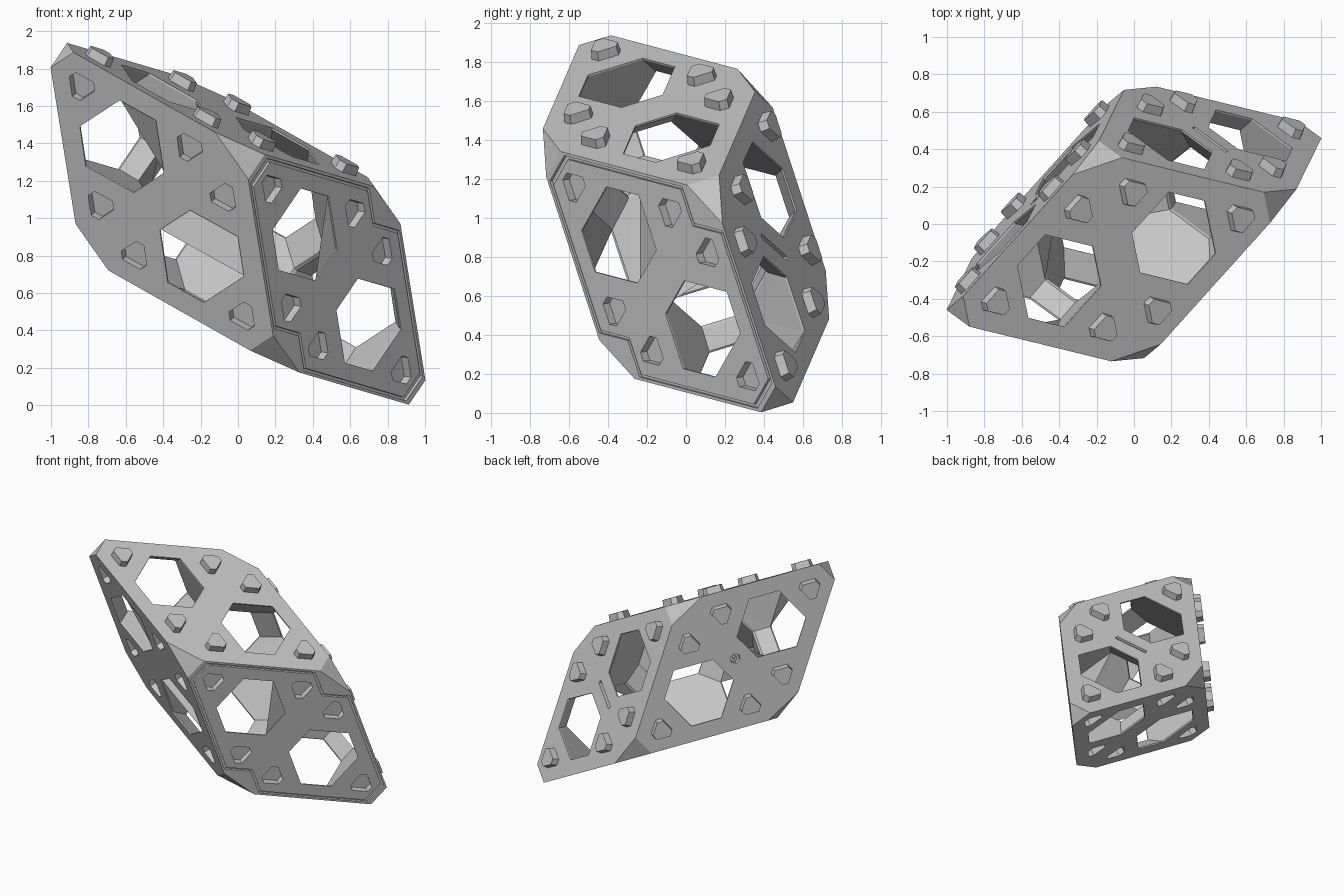
import bpy, bmesh, math
from itertools import product
from mathutils import Vector, Matrix

cube = bpy.data.objects.get("Cube")
if cube:
    bpy.data.objects.remove(cube, do_unlink=True)

EDGE, CUT = 1.24, 0.175            # edge length, corner truncation
HOLE, PEG = (0.217, 0.238), (0.078, 0.06)
LIP = 0.01                         # straight lip round each opening
MID = Vector((0, 0, 0.97))
E = [Vector(v).normalized() * EDGE for v in
     ((0.852, -0.208, -0.481), (0.657, 0.729, -0.193), (0.150, 0.306, -0.940))]
SUM = E[0] + E[1] + E[2]

grey = bpy.data.materials.new("plain_grey")
grey.use_nodes = True
grey.diffuse_color = (0.56, 0.56, 0.56, 1)
grey.node_tree.nodes["Principled BSDF"].inputs["Base Color"].default_value = grey.diffuse_color

cutters = bpy.data.collections.new("cutters")
bpy.context.scene.collection.children.link(cutters)


def add_object(name, bm, is_cutter=False):
    bmesh.ops.recalc_face_normals(bm, faces=bm.faces)
    mesh = bpy.data.meshes.new(name)
    bm.to_mesh(mesh)
    bm.free()
    mesh.materials.append(grey)
    ob = bpy.data.objects.new(name, mesh)
    ob.location = MID
    (cutters if is_cutter else bpy.context.scene.collection).objects.link(ob)
    ob.hide_render = is_cutter
    return ob


def hull(name, points, is_cutter=False):
    """Convex solid round a set of points."""
    bm = bmesh.new()
    for p in points:
        bm.verts.new(p)
    bmesh.ops.convex_hull(bm, input=bm.verts)
    bmesh.ops.dissolve_limit(bm, angle_limit=0.02, verts=bm.verts, edges=bm.edges)
    return add_object(name, bm, is_cutter)


def loft(name, loops, is_cutter=False, ring=False):
    """Skin a list of equal loops; a ring closes onto its first loop."""
    bm = bmesh.new()
    rows = [[bm.verts.new(p) for p in loop] for loop in loops]
    pairs = list(zip(rows, rows[1:]))
    if ring:
        pairs.append((rows[-1], rows[0]))
    else:
        bm.faces.new(rows[0])
        bm.faces.new(rows[-1])
    for r, s in pairs:
        for i in range(len(r)):
            j = (i + 1) % len(r)
            bm.faces.new((r[i], r[j], s[j], s[i]))
    return add_object(name, bm, is_cutter)


def hexagon(center, toward, normal, size, scale=1.0):
    """Six-sided loop with alternating edge distances; the first edge faces toward."""
    p, q = size[0] * scale, size[1] * scale
    y = (q - p / 2) / math.sin(math.pi / 3)
    u = toward.normalized()
    v = normal.cross(u)
    pts = []
    for k in range(3):
        turn = Matrix.Rotation(k * math.tau / 3, 3, normal)
        pts += [center + turn @ (u * p - v * y), center + turn @ (u * p + v * y)]
    return pts


def hex_prism(name, start, end, toward, size, is_cutter=True, taper=1.0):
    n = (end - start).normalized()
    return loft(name, [hexagon(start, toward, n, size),
                       hexagon(end, toward, n, size, taper)], is_cutter)


# Truncated rhombic block
points = []
for signs in product((-1, 1), repeat=3):
    corner = sum((e * s / 2 for e, s in zip(E, signs)), Vector())
    points += [corner - e * s * CUT / EDGE for e, s in zip(E, signs)]
body = hull("block_body", points)

# Openings, pegs and sockets on all six faces; chambers span the openings
FACES = {"front": (0, 2), "top": (0, 1), "side": (1, 2)}
SOCKETS = {(1, "front"), (-1, "top"), (-1, "side")}
middle_chamber = []
for sign in (1, -1):
    apex = -SUM / 2 * sign
    third = apex + SUM / 3 * sign
    inward = (-apex).normalized()
    toward = apex + E[0] * sign - third
    hex_prism("inner_opening", third - inward * 0.03, third + inward * 0.03, toward, HOLE)
    end_chamber = hexagon(third - inward * LIP, toward, inward, HOLE)
    middle_chamber += hexagon(third + inward * LIP, toward, inward, HOLE)

    for face, (i, j) in FACES.items():
        a, b = E[i] * sign, E[j] * sign
        mid = apex + (a + b) / 2
        n = a.cross(b).normalized()
        if n.dot(mid) < 0:
            n = -n
        for base, chamber in ((apex, end_chamber), (apex + a + b, middle_chamber)):
            tri = (base, apex + a, apex + b)
            c = sum(tri, Vector()) / 3
            hex_prism("opening", c + n * 0.05, c - n * 0.03, base - c, HOLE)
            chamber += hexagon(c - n * LIP, base - c, n, HOLE)
            for corner in tri:
                spot = c + (corner - c) * 0.545
                if (sign, face) in SOCKETS:
                    hex_prism("socket", spot - n * 0.05, spot + n * 0.03, corner - c, PEG)
                else:
                    hex_prism("peg", spot - n * 0.01, spot + n * 0.05, corner - c,
                              PEG, False, 0.92)

        # Slot across the middle of the back face
        if (sign, face) == (-1, "front"):
            along = (a - b).normalized() * 0.125
            wide = n.cross(along).normalized() * 0.014
            rect = [mid - along - wide, mid + along - wide, mid + along + wide, mid - along + wide]
            loft("slot", [[p - n * 0.05 for p in rect], [p + n * 0.03 for p in rect]], True)

        # Small pin in a hole in the middle of the rear side face
        if (sign, face) == (1, "side"):
            hex_prism("pin_hole", mid - n * 0.04, mid + n * 0.03, a, (0.034, 0.034))
            hex_prism("pin", mid - n * 0.05, mid, a, (0.012, 0.012), False)

        # Notched groove round the rim of the opposite face
        if (sign, face) == (-1, "side"):
            def rim(inset, height):
                k, m = CUT + inset, 0.2 + inset
                half = [(inset, k), (k, inset), (EDGE - m, inset),
                        (EDGE - m, m), (EDGE - inset, m)]
                full = half + [(EDGE - s, EDGE - t) for s, t in half]
                return [apex + (a * s + b * t) / EDGE + n * height for s, t in full]
            loft("rim_groove", [rim(0.018, -0.018), rim(0.018, 0.02),
                                rim(0.036, 0.02), rim(0.036, -0.018)], True, True)
    hull("end_chamber", end_chamber, True)
hull("middle_chamber", middle_chamber, True)

# Carve the block, then drop the cutters
cut = body.modifiers.new("carve", "BOOLEAN")
cut.operation = "DIFFERENCE"
cut.solver = "EXACT"
cut.operand_type = "COLLECTION"
cut.collection = cutters
bpy.context.view_layer.update()
graph = bpy.context.evaluated_depsgraph_get()
carved = bpy.data.meshes.new_from_object(body.evaluated_get(graph))
body.modifiers.clear()
body.data = carved
for ob in list(cutters.objects):
    bpy.data.objects.remove(ob, do_unlink=True)
bpy.data.collections.remove(cutters)
